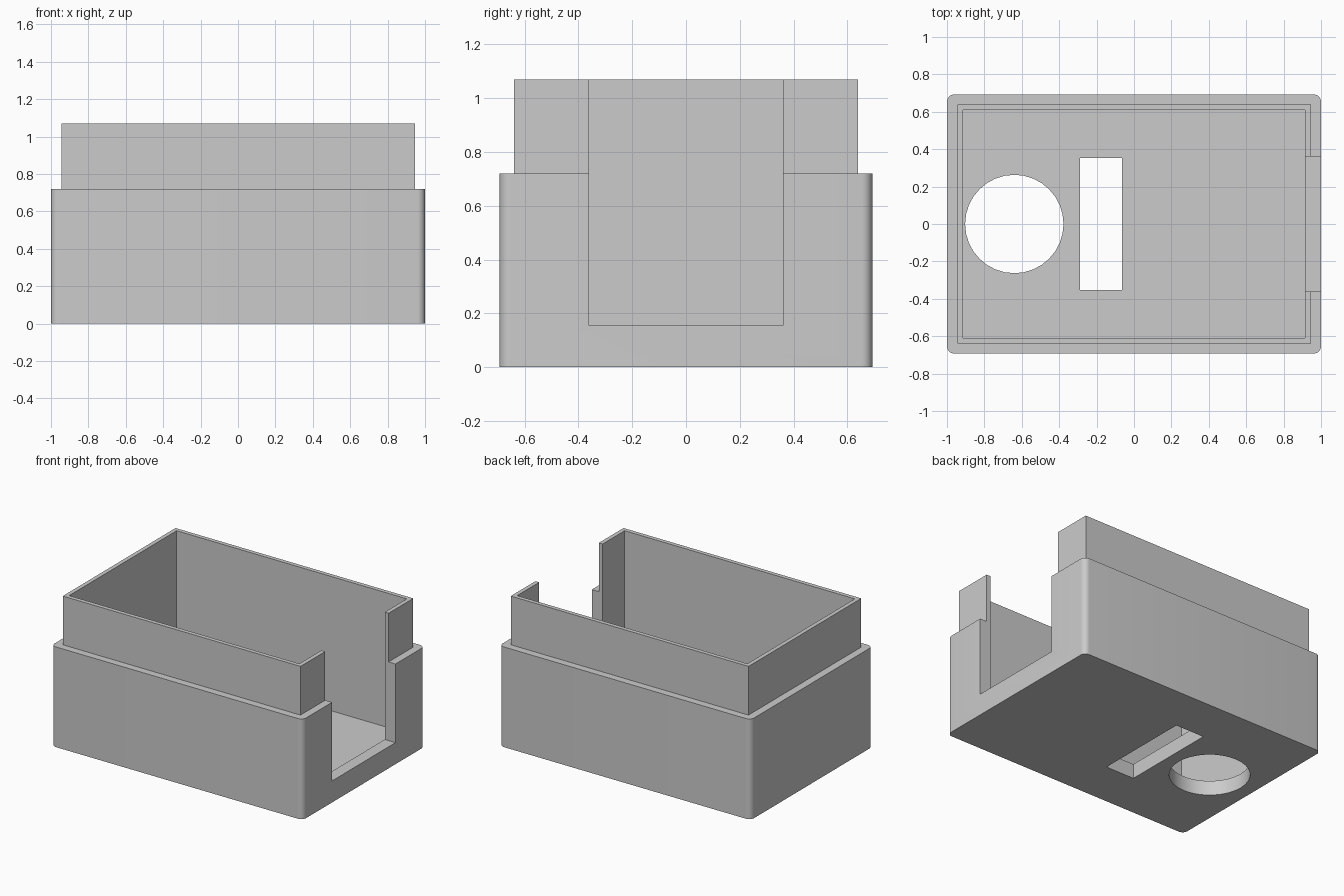
import bpy
import bmesh
import math

default = bpy.data.objects.get("Cube")
if default:
    bpy.data.objects.remove(default, do_unlink=True)

grey = bpy.data.materials.new("plain grey")
grey.use_nodes = True
colour = (0.6, 0.6, 0.6, 1)
grey.diffuse_color = colour
grey.node_tree.nodes["Principled BSDF"].inputs["Base Color"].default_value = colour


def finish(name, bm):
    mesh = bpy.data.meshes.new(name)
    bm.to_mesh(mesh)
    bm.free()
    mesh.materials.append(grey)
    obj = bpy.data.objects.new(name, mesh)
    bpy.context.collection.objects.link(obj)
    return obj


def box(name, x, y, z, radius=0):
    """Box from (low, high) ranges, with optional rounded upright edges."""
    bm = bmesh.new()
    bmesh.ops.create_cube(bm, size=1)
    for v in bm.verts:
        for axis, (low, high) in enumerate((x, y, z)):
            v.co[axis] = high if v.co[axis] > 0 else low
    if radius:
        upright = [e for e in bm.edges
                   if abs(e.verts[0].co.z - e.verts[1].co.z) > 0.01]
        bmesh.ops.bevel(bm, geom=upright, offset=radius, segments=8,
                        profile=0.5, affect='EDGES')
    return finish(name, bm)


def combine(target, other, operation):
    mod = target.modifiers.new(other.name, 'BOOLEAN')
    mod.operation = operation
    mod.solver = 'EXACT'
    mod.object = other
    bpy.context.view_layer.objects.active = target
    bpy.ops.object.modifier_apply(modifier=mod.name)
    bpy.data.objects.remove(other, do_unlink=True)


# Outer shell with a stepped-in lip
case = box("open_case", (-1, 1), (-0.693, 0.693), (0, 0.72), 0.04)
lip = box("lip", (-0.945, 0.945), (-0.64, 0.64), (0.3, 1.07))
combine(case, lip, 'UNION')

# Cavity, side opening and floor slot
cuts = [
    box("cavity", (-0.915, 0.915), (-0.61, 0.61), (0.105, 1.3)),
    box("side_opening", (0.7, 1.2), (-0.36, 0.36), (0.155, 1.3)),
    box("floor_slot", (-0.29, -0.063), (-0.352, 0.352), (-0.2, 0.3)),
]

# Round floor hole
bm = bmesh.new()
bmesh.ops.create_cone(bm, cap_ends=True, segments=32, radius1=0.263,
                      radius2=0.263, depth=0.6)
bmesh.ops.translate(bm, verts=bm.verts, vec=(-0.64, 0, 0))
cuts.append(finish("floor_hole", bm))

for cutter in cuts:
    combine(case, cutter, 'DIFFERENCE')

# Smooth curved corners and hole, keep other edges sharp
bpy.ops.object.select_all(action='DESELECT')
case.select_set(True)
bpy.context.view_layer.objects.active = case
bpy.ops.object.shade_smooth_by_angle(angle=math.radians(30))
